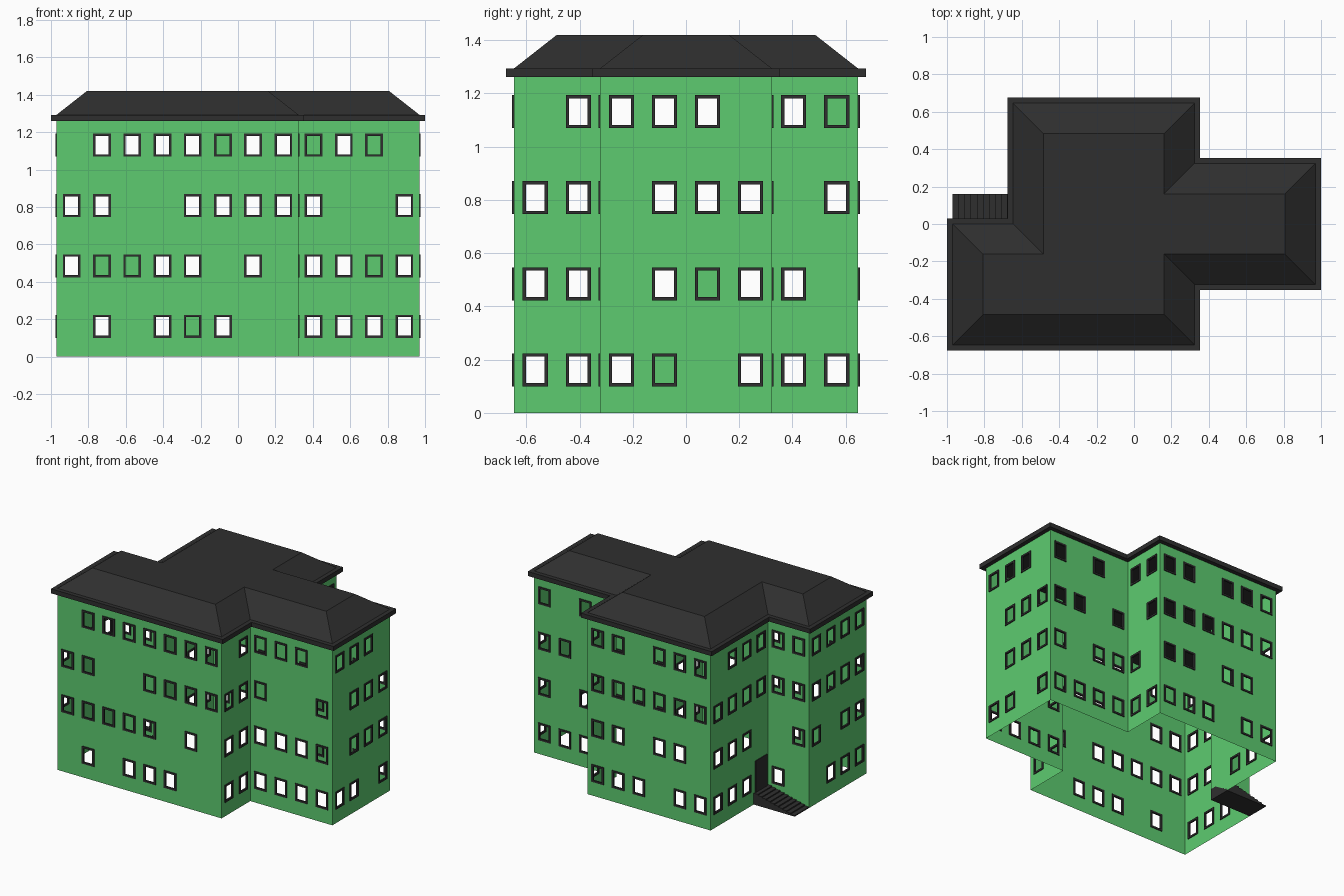
import bpy, bmesh
from mathutils import Vector

if "Cube" in bpy.data.objects:
    bpy.data.objects.remove(bpy.data.objects["Cube"])

M = 0.97 / 6            # half-storey module: one window bay
STOREY = 2 * M
OPEN_W, OPEN_H = 0.070, 0.099
FRAME, DEPTH = 0.0125, 0.006
UP = Vector((0, 0, 1))

# Footprint corners in modules, counter-clockwise
corners = [(-6, -4), (2, -4), (2, -2), (6, -2), (6, 2),
           (2, 2), (2, 4), (-4, 4), (-4, 0), (-6, 0)]
pts = [Vector((x * M, y * M, 0)) for x, y in corners]

# Window bays on each wall, top storey first, along the outline
bays = ["01111111 11001111 11111010 01011100", "01 11 11 11",
        "1110 1001 1111 1111", "1110 0111 0111 1101",
        "1010 1101 1011 1111", "11 01 10 11",
        "110111 111111 110110 111011", "0111 1111 1110 1110",
        "11 11 01 10", "1111 1111 1011 0111"]


def material(name, rgb):
    m = bpy.data.materials.new(name)
    m.diffuse_color = (*rgb, 1)
    m.use_nodes = True
    m.node_tree.nodes["Principled BSDF"].inputs["Base Color"].default_value = m.diffuse_color
    return m


green = material("green_wall", (0.11, 0.60, 0.16))
dark = material("dark_trim", (0.028, 0.028, 0.028))


def finish(bm, name, mat, solid=True):
    bmesh.ops.remove_doubles(bm, verts=bm.verts, dist=1e-5)
    if solid:
        bmesh.ops.recalc_face_normals(bm, faces=bm.faces)
    me = bpy.data.meshes.new(name)
    bm.to_mesh(me)
    bm.free()
    me.materials.append(mat)
    ob = bpy.data.objects.new(name, me)
    bpy.context.collection.objects.link(ob)
    return ob


def face(bm, verts):
    bm.faces.new([bm.verts.new(v) for v in verts])


def bridge(bm, loop_a, loop_b):
    n = len(loop_a)
    for i in range(n):
        j = (i + 1) % n
        bm.faces.new((loop_a[i], loop_a[j], loop_b[j], loop_b[i]))


def rect(c, u, w, h):
    return [c + u * (sx * w / 2) + UP * (sz * h / 2)
            for sx, sz in ((-1, -1), (1, -1), (1, 1), (-1, 1))]


def box(bm, lo, hi):
    r = bmesh.ops.create_cube(bm, size=1)
    for v in r["verts"]:
        v.co = Vector([(a + b) / 2 + c * (b - a) for a, b, c in zip(lo, hi, v.co)])


# Walls with real window openings, and a raised frame around each one
walls, frames = bmesh.new(), bmesh.new()
for i, rows in enumerate(bays):
    a, b = pts[i], pts[(i + 1) % len(pts)]
    u = (b - a).normalized()
    n = u.cross(UP)
    for r, row in enumerate(reversed(rows.split())):
        for k, bay in enumerate(row):
            c = a + u * (k + 0.5) * M + UP * (r * STOREY + M)
            cell = rect(c, u, M, STOREY)
            if bay == "0":
                face(walls, cell)
                continue
            c -= UP * 0.0
            hole = rect(c, u, OPEN_W, OPEN_H)
            bridge(walls, [walls.verts.new(v) for v in cell],
                   [walls.verts.new(v) for v in hole])
            outer = rect(c, u, OPEN_W + 2 * FRAME, OPEN_H + 2 * FRAME)
            ring = [[frames.verts.new(v + n * d) for v in loop]
                    for loop, d in ((outer, DEPTH), (hole, DEPTH),
                                    (hole, -DEPTH), (outer, -DEPTH))]
            for q in range(4):
                bridge(frames, ring[q], ring[(q + 1) % 4])
finish(walls, "walls", green, solid=False)
finish(frames, "window_frames", dark)


# Roof: overhanging eaves slab, hipped slopes and a flat top
def offset(d, z):
    out = []
    for i, p in enumerate(pts):
        n1 = (p - pts[i - 1]).normalized().cross(UP)
        n2 = (pts[(i + 1) % len(pts)] - p).normalized().cross(UP)
        out.append(p + (n1 + n2) * d + UP * z)
    return out


EAVE = 4 * STOREY
roof = bmesh.new()
loops = [[roof.verts.new(v) for v in offset(d, z)]
         for d, z in ((0.03, EAVE - 0.032), (0.03, EAVE),
                      (0, EAVE), (-M, 1.42))]
for lo, hi in zip(loops, loops[1:]):
    bridge(roof, lo, hi)
roof.faces.new(loops[0])
roof.faces.new(loops[-1])
finish(roof, "roof", dark)

# Entrance steps in the rear corner, climbing toward the door
STEPS, TOP = 10, M / 2
steps = bmesh.new()
for s in range(STEPS):
    x = -6 * M + s * STOREY / STEPS
    box(steps, (x, 0, 0), (x + STOREY / STEPS, M, TOP * (s + 1) / STEPS))
finish(steps, "entrance_steps", dark)

# Entrance door
door = bmesh.new()
box(door, (-4 * M - DEPTH, 0.015, TOP), (-4 * M - 0.0005, M - 0.015, 0.305))
finish(door, "entrance_door", dark)
